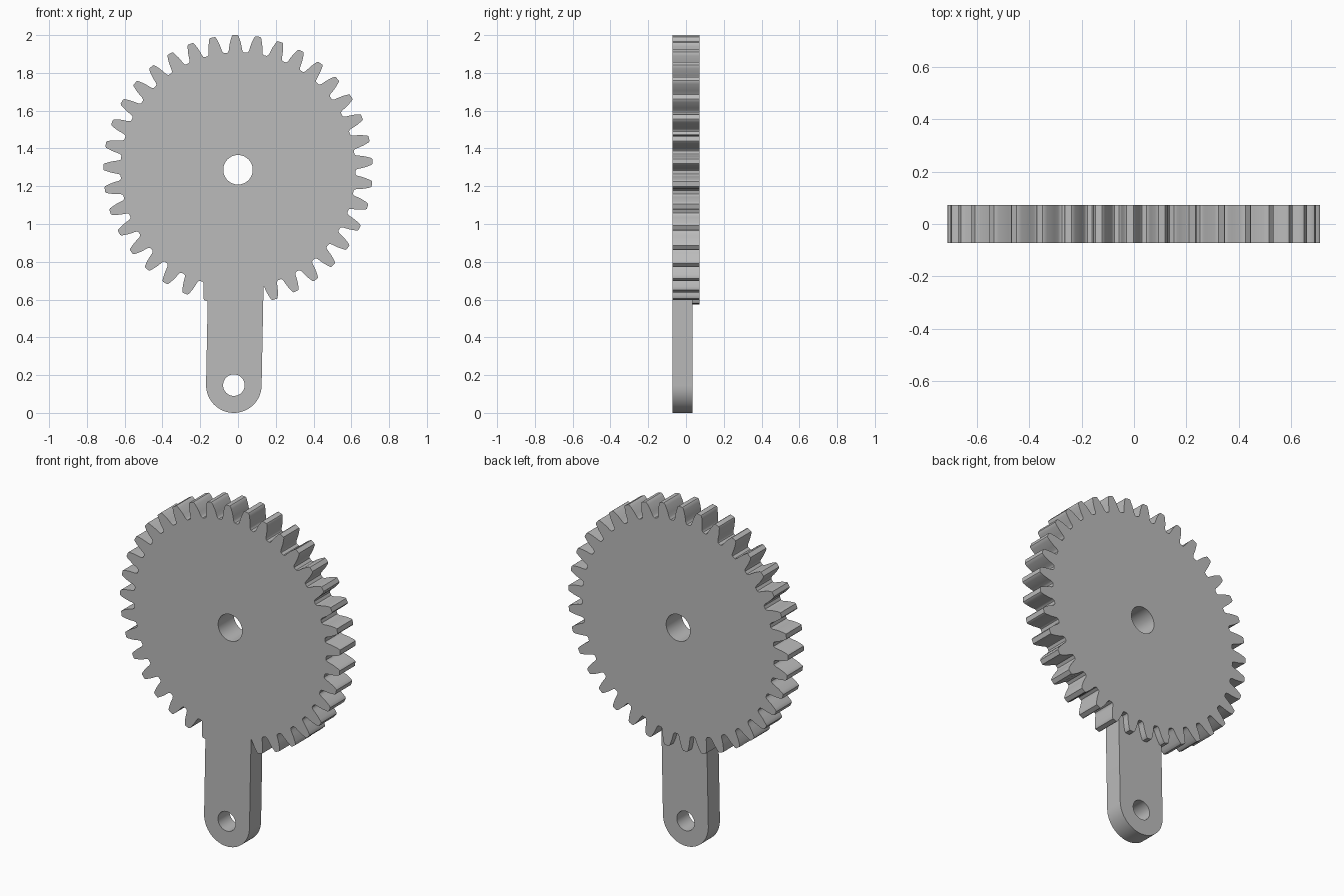
import bpy, bmesh
from math import pi, sin, cos, radians, atan2

if "Cube" in bpy.data.objects:
    bpy.data.objects.remove(bpy.data.objects["Cube"])

FRONT, BACK, ARM_BACK = -0.0725, 0.0725, 0.035
AXLE = (0.0, 1.287)
PIN = (-0.022, 0.147)
TEETH = 37
PHASE = radians(91.2)

grey = bpy.data.materials.new("plain grey")
grey.use_nodes = True
COLOUR = (0.5, 0.5, 0.5, 1)
grey.diffuse_color = COLOUR
grey.node_tree.nodes["Principled BSDF"].inputs["Base Color"].default_value = COLOUR


def plate(name, outline, y0, y1):
    """Solid made by extruding an (x, z) outline from y0 to y1."""
    bm = bmesh.new()
    face = bm.faces.new([bm.verts.new((x, y0, z)) for x, z in outline])
    top = bmesh.ops.extrude_face_region(bm, geom=[face])["geom"]
    moved = [v for v in top if isinstance(v, bmesh.types.BMVert)]
    bmesh.ops.translate(bm, vec=(0, y1 - y0, 0), verts=moved)
    bmesh.ops.recalc_face_normals(bm, faces=bm.faces)
    mesh = bpy.data.meshes.new(name)
    bm.to_mesh(mesh)
    bm.free()
    mesh.materials.append(grey)
    obj = bpy.data.objects.new(name, mesh)
    bpy.context.collection.objects.link(obj)
    return obj


def arc(centre, radius, start, sweep, steps):
    return [(centre[0] + radius * cos(start + sweep * i / steps),
             centre[1] + radius * sin(start + sweep * i / steps))
            for i in range(steps + 1)]


def combine(target, other, operation):
    mod = target.modifiers.new(operation.lower(), "BOOLEAN")
    mod.operation, mod.solver, mod.object = operation, "EXACT", other
    bpy.context.view_layer.objects.active = target
    bpy.ops.object.modifier_apply(modifier=mod.name)
    bpy.data.objects.remove(other)


def drill(target, centre, radius):
    combine(target, plate("drill", arc(centre, radius, 0, 2 * pi, 64)[:-1], -0.2, 0.2),
            "DIFFERENCE")


# Gear: one tooth flank as (radius, half width), mirrored and repeated
flank = [(0.622, 0.044), (0.626, 0.039), (0.635, 0.0355), (0.655, 0.0325),
         (0.675, 0.0285), (0.695, 0.0225), (0.708, 0.018), (0.713, 0.013)]
tooth = [(r, -w / r) for r, w in flank] + [(r, w / r) for r, w in reversed(flank)]
outline = []
for i in range(TEETH):
    middle = PHASE + 2 * pi * i / TEETH
    outline += [(AXLE[0] + r * cos(middle + a), AXLE[1] + r * sin(middle + a))
                for r, a in tooth]
gear = plate("gear_with_arm", outline, FRONT, BACK)

# Arm: round end at the pin, pointing at the axle and ending inside the gear
lean = atan2(AXLE[1] - PIN[1], AXLE[0] - PIN[0])
end = arc(PIN, 0.147, lean + pi / 2, pi, 32)
length = 0.7
end += [(x + length * cos(lean), z + length * sin(lean)) for x, z in (end[-1], end[0])]
arm = plate("arm", end, FRONT, ARM_BACK)
combine(gear, arm, "UNION")

# Axle hole and pin hole
drill(gear, AXLE, 0.078)
drill(gear, PIN, 0.057)

bpy.ops.object.select_all(action="DESELECT")
gear.select_set(True)
bpy.context.view_layer.objects.active = gear
bpy.ops.object.shade_smooth_by_angle(angle=radians(30))
